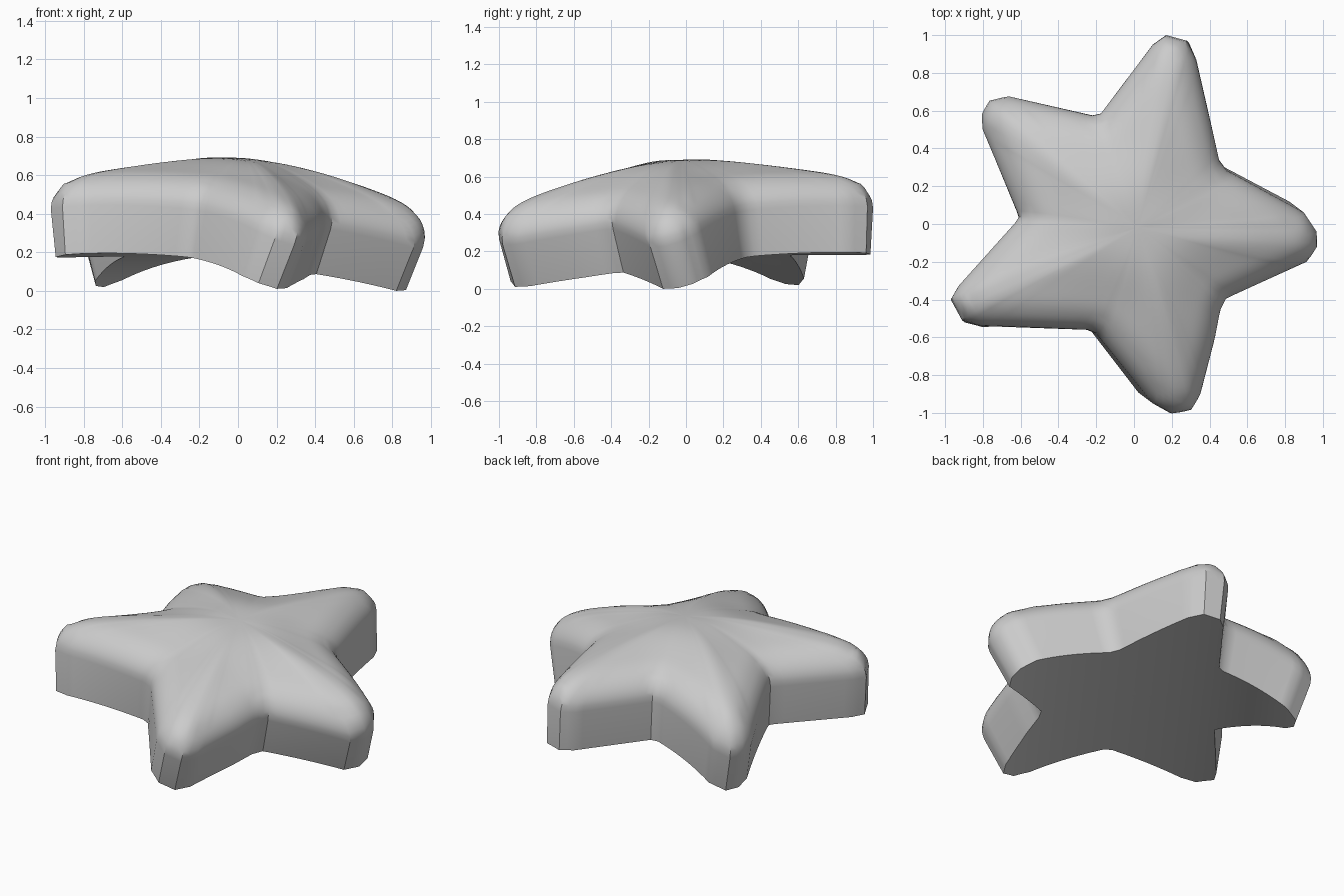
import bpy, bmesh, math
from mathutils import Vector
from mathutils.geometry import intersect_point_line

cube = bpy.data.objects.get("Cube")
if cube:
    bpy.data.objects.remove(cube, do_unlink=True)

# Star outline at the rim, clockwise from the back arm
OUTLINE = [Vector(p) for p in (
    (.10, .95), (.17, 1.0), (.28, .97), (.33, .87), (.41, .52), (.45, .34), (.49, .285),
    (.90, .06), (.96, -.03), (.96, -.11), (.91, -.19), (.48, -.39), (.45, -.45),
    (.42, -.60), (.34, -.90), (.29, -.98), (.19, -1.0), (.10, -.95),
    (-.20, -.58), (-.25, -.56),
    (-.81, -.54), (-.91, -.51), (-.97, -.40), (-.93, -.33),
    (-.63, .005), (-.61, .035), (-.62, .065),
    (-.80, .50), (-.80, .58), (-.76, .65), (-.66, .675), (-.22, .575), (-.175, .585))]
BEND = Vector((.8, -.6))      # direction along which the star is bent
WALL = .25                    # height of the side wall
RINGS = 26


def arch(u):
    """Height of the bent underside."""
    return .181 - .081 * u - .171 * u**2 + .004 * u**3 - .132 * u**4


def place(p, t):
    """Point at thickness t above the underside; p is its place at rim level."""
    u = base = p.dot(BEND)
    for _ in range(8):
        slope = .51 * base + .13
        lean = slope / math.hypot(1, slope)
        base = u - WALL * lean
    q = p + BEND * lean * (t - WALL)
    return Vector((q.x, q.y, arch(base) + t / math.hypot(1, slope)))


def edge_distance(p):
    best = 9
    for a, b in zip(OUTLINE, OUTLINE[1:] + OUTLINE[:1]):
        f = intersect_point_line(p, a, b)[1]
        best = min(best, (p - a.lerp(b, max(0, min(1, f)))).length)
    return best


def thickness(d):
    """Rounded shoulder, then a slow rise that levels out in the middle."""
    k = 1 - min(d / .17, 1)
    x = min(d / .5, 1)
    return WALL + .155 * math.sqrt(1 - k * k) + .095 * x * x * (3 - 2 * x)


# Evenly divided outline
rim = []
for a, b in zip(OUTLINE, OUTLINE[1:] + OUTLINE[:1]):
    n = max(1, math.ceil((b - a).length / .05))
    rim += [a.lerp(b, i / n) for i in range(n)]

bm = bmesh.new()
scales = [1 - (i / RINGS) ** 1.5 for i in range(RINGS)]
soft = []


def bridge(a, b):
    for i in range(len(a)):
        bm.faces.new((a[i - 1], a[i], b[i], b[i - 1]))


def surface(domed):
    """Concentric rings closed by a fan; returns the outer ring."""
    rings = []
    for i, s in enumerate(scales):
        ring = []
        for p in rim:
            q = p * s
            d = edge_distance(q) if domed and i else 0
            v = bm.verts.new(place(q, thickness(d) if domed else 0))
            if d > .07:
                soft.append(v)
            ring.append(v)
        rings.append(ring)
    middle = Vector((0, 0))
    t = thickness(edge_distance(middle)) if domed else 0
    hub = bm.verts.new(place(middle, t))
    for outer, inner in zip(rings, rings[1:]):
        bridge(outer, inner)
    last = rings[-1]
    for i in range(len(last)):
        bm.faces.new((last[i - 1], last[i], hub))
    return rings[0]


# Domed top, arched underside and side wall
top = surface(True)
bottom = surface(False)
bridge(bottom, top)
for _ in range(6):
    bmesh.ops.smooth_vert(bm, verts=soft, factor=.5,
                          use_axis_x=False, use_axis_y=False, use_axis_z=True)
bmesh.ops.recalc_face_normals(bm, faces=bm.faces)
low = min(v.co.z for v in bm.verts)
bmesh.ops.translate(bm, verts=bm.verts, vec=(0, 0, -low))

mesh = bpy.data.meshes.new("star_body")
bm.to_mesh(mesh)
bm.free()
star = bpy.data.objects.new("star_body", mesh)
bpy.context.collection.objects.link(star)

# Plain grey colour
grey = bpy.data.materials.new("light_grey")
grey.use_nodes = True
colour = (.6, .6, .6, 1)
grey.diffuse_color = colour
grey.node_tree.nodes["Principled BSDF"].inputs["Base Color"].default_value = colour
mesh.materials.append(grey)

bpy.ops.object.select_all(action='DESELECT')
star.select_set(True)
bpy.context.view_layer.objects.active = star
bpy.ops.object.shade_smooth_by_angle(angle=math.radians(34))
